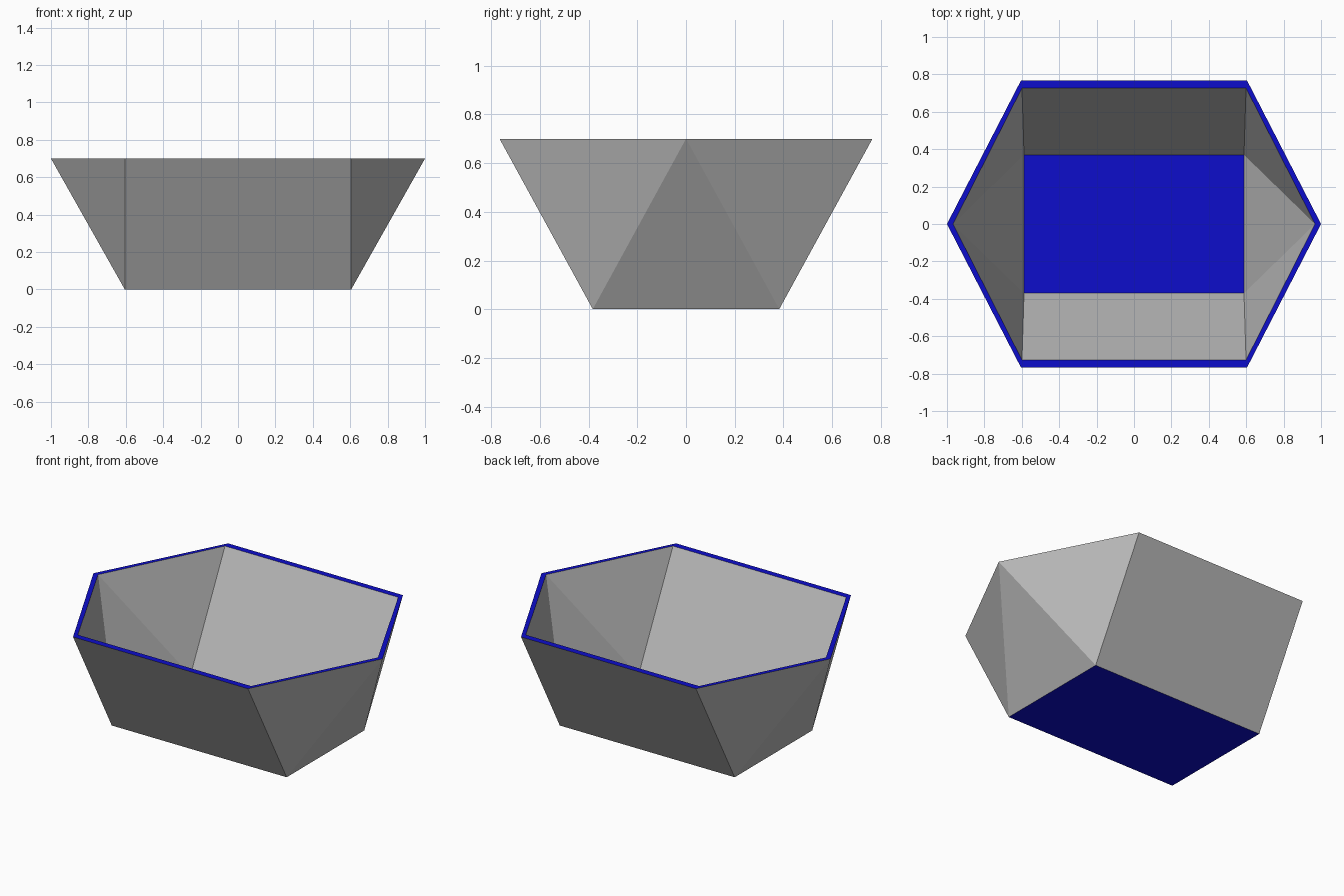
import bpy, bmesh

if "Cube" in bpy.data.objects:
    bpy.data.objects.remove(bpy.data.objects["Cube"])


def material(name, rgb):
    m = bpy.data.materials.new(name)
    m.diffuse_color = (*rgb, 1)
    m.use_nodes = True
    m.node_tree.nodes["Principled BSDF"].inputs["Base Color"].default_value = m.diffuse_color
    return m


grey = material("grey", (0.5, 0.5, 0.5))
blue = material("blue", (0.004, 0.004, 0.6))


def skin(bm, base_x, base_y, base_z, corner_x, corner_y, tip_x, top_z):
    """Rectangular floor folding out to a six-sided rim; returns the rim loop."""
    base = [bm.verts.new((sx * base_x, sy * base_y, base_z))
            for sx, sy in ((1, -1), (1, 1), (-1, 1), (-1, -1))]
    rim = [bm.verts.new((x, y, top_z)) for x, y in (
        (corner_x, -corner_y), (tip_x, 0), (corner_x, corner_y),
        (-corner_x, corner_y), (-tip_x, 0), (-corner_x, -corner_y))]
    bm.faces.new(base)
    for k in (0, 1):
        a, b, c = base[2 * k], base[2 * k + 1], base[(2 * k + 2) % 4]
        r = [rim[(3 * k + i) % 6] for i in range(4)]
        # Three end triangles, then one long side
        bm.faces.new((a, r[0], r[1]))
        bm.faces.new((a, r[1], b))
        bm.faces.new((b, r[1], r[2]))
        bm.faces.new((b, r[2], r[3], c))
    return rim


bm = bmesh.new()
# Outer and inner skins of the tub
outer = skin(bm, 0.605, 0.383, 0, 0.605, 0.766, 1.0, 0.7)
inner = skin(bm, 0.588, 0.37, 0.03, 0.599, 0.727, 0.968, 0.7)
# Flat rim joining the skins
for i in range(6):
    j = (i + 1) % 6
    bm.faces.new((outer[i], outer[j], inner[j], inner[i]))
bmesh.ops.recalc_face_normals(bm, faces=bm.faces)
# Level faces (floor, underside, rim) are blue, walls are grey
for f in bm.faces:
    f.material_index = 1 if abs(f.normal.z) > 0.99 else 0

mesh = bpy.data.meshes.new("tub")
bm.to_mesh(mesh)
bm.free()
mesh.materials.append(grey)
mesh.materials.append(blue)
bpy.context.collection.objects.link(bpy.data.objects.new("tub", mesh))
